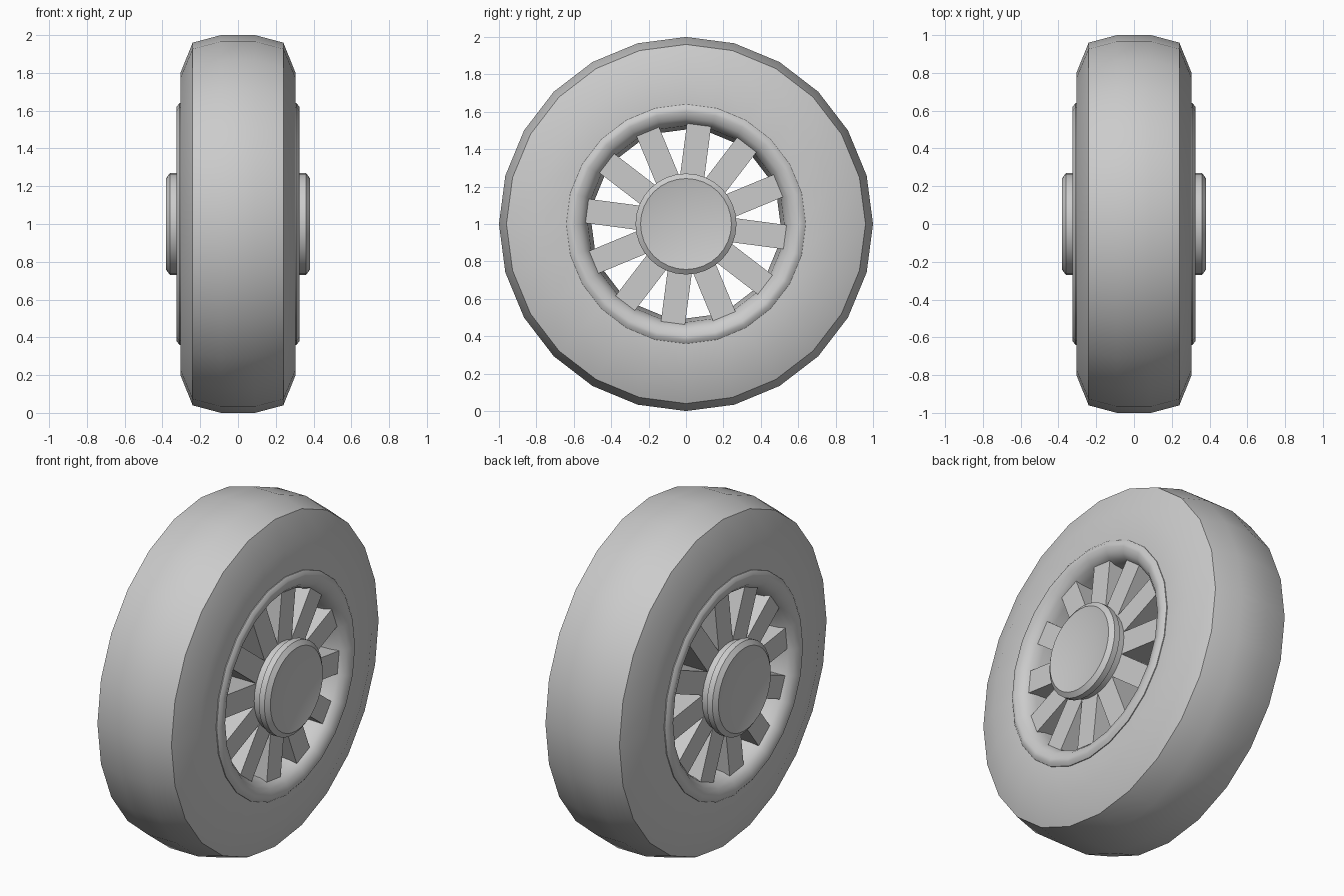
import bpy, bmesh
from math import sin, cos, pi, radians
from mathutils import Matrix

cube = bpy.data.objects.get("Cube")
if cube:
    bpy.data.objects.remove(cube, do_unlink=True)

GREY = (0.6, 0.6, 0.6, 1.0)
mat = bpy.data.materials.new("plain_grey")
mat.use_nodes = True
mat.diffuse_color = GREY
mat.node_tree.nodes["Principled BSDF"].inputs["Base Color"].default_value = GREY


def finish(name, bm, angle):
    """Turn a bmesh centred on the axle into an object standing on the ground."""
    me = bpy.data.meshes.new(name)
    bm.to_mesh(me)
    bm.free()
    me.materials.append(mat)
    ob = bpy.data.objects.new(name, me)
    ob.location.z = 1.0
    bpy.context.collection.objects.link(ob)
    bpy.ops.object.select_all(action='DESELECT')
    ob.select_set(True)
    bpy.context.view_layer.objects.active = ob
    bpy.ops.object.shade_smooth_by_angle(angle=radians(angle))
    return ob


def lathe(name, half, segments, angle=30, inward=False):
    """Spin a half profile of (x, radius), mirrored in x, around the axle."""
    profile = half + [(-x, r) for x, r in reversed(half) if x > 0]
    bm = bmesh.new()
    rings = []
    for x, r in profile:
        if r == 0:
            rings.append([bm.verts.new((x, 0, 0))] * segments)
        else:
            rings.append([bm.verts.new((x, r * cos(2 * pi * i / segments),
                                        r * sin(2 * pi * i / segments)))
                          for i in range(segments)])
    for a, b in zip(rings, rings[1:]):
        for i in range(segments):
            j = (i + 1) % segments
            corners = list(dict.fromkeys((a[i], a[j], b[j], b[i])))
            bm.faces.new(corners)
    # Orient all faces away from (or, for an inner wall, towards) the axle
    bmesh.ops.recalc_face_normals(bm, faces=bm.faces[:])
    bm.normal_update()
    mid = min(bm.faces, key=lambda f: abs(f.calc_center_median().x))
    c = mid.calc_center_median()
    outward = mid.normal.y * c.y + mid.normal.z * c.z > 0
    if outward == inward:
        bmesh.ops.reverse_faces(bm, faces=bm.faces[:])
    return finish(name, bm, angle)


# Tyre: rounded tread, chamfered shoulder and flat sidewall
lathe("tyre", [(0.305, 0.63), (0.305, 0.8), (0.24, 0.96), (0.09, 1.0)], 24)

# Rim: rolled lip running into a tapered inner barrel
lathe("rim", [(0.3, 0.64), (0.31, 0.64), (0.325, 0.62), (0.325, 0.6),
              (0.312, 0.565), (0.285, 0.54), (0.24, 0.525), (0, 0.505)],
      24, angle=50, inward=True)

# Hub: axle barrel, bevelled flange and slightly dished cap
lathe("hub", [(0.355, 0), (0.36, 0.12), (0.375, 0.22), (0.38, 0.243),
              (0.36, 0.27), (0.325, 0.27), (0.325, 0.25), (0, 0.25)], 32)

# Spokes: twelve full-depth bars between hub and rim
bm = bmesh.new()
inner, outer, width, depth = 0.2, 0.535, 0.13, 0.56
for k in range(12):
    m = (Matrix.Rotation(radians(22.5 + 30 * k), 4, 'X')
         @ Matrix.Translation((0, (inner + outer) / 2, 0))
         @ Matrix.Diagonal((depth, outer - inner, width, 1)))
    bmesh.ops.create_cube(bm, size=1, matrix=m)
finish("spokes", bm, 30)
